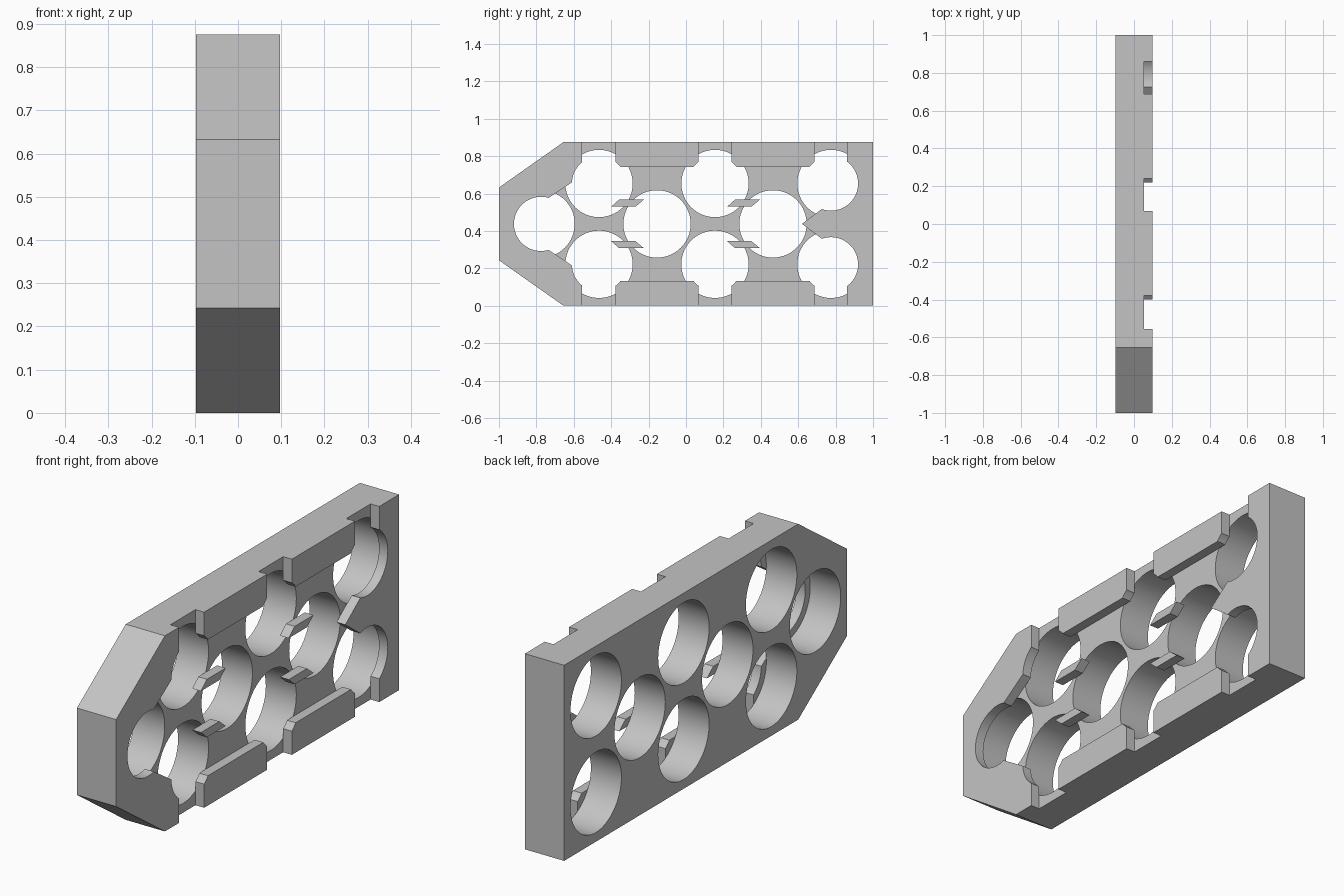
import bpy
import bmesh
import math

cube = bpy.data.objects.get("Cube")
if cube:
    bpy.data.objects.remove(cube, do_unlink=True)

HALF = 0.097          # half thickness
STEP = 0.054          # face of the base plate, where the raised parts start
HEIGHT = 0.875
MID = HEIGHT / 2
PITCH = 0.31          # spacing of the hole columns
ROW = 0.216           # offset of the outer hole rows

grey = bpy.data.materials.new("light_grey")
grey.use_nodes = True
grey.diffuse_color = (0.55, 0.55, 0.55, 1)
grey.node_tree.nodes["Principled BSDF"].inputs["Base Color"].default_value = (0.55, 0.55, 0.55, 1)

# Hole centres: columns alternate between one middle hole and an outer pair
holes = []
for col in range(6):
    y = (col - 2.5) * PITCH
    offsets = [0] if col % 2 == 0 else [-ROW, ROW]
    holes += [(y, MID + o) for o in offsets]


def add_prisms(name, outlines, x0, x1):
    """Extrude (y, z) outlines from x0 to x1 into one object."""
    bm = bmesh.new()
    for outline in outlines:
        face = bm.faces.new([bm.verts.new((x0, y, z)) for y, z in outline])
        ext = bmesh.ops.extrude_face_region(bm, geom=[face])
        verts = [v for v in ext["geom"] if isinstance(v, bmesh.types.BMVert)]
        bmesh.ops.translate(bm, verts=verts, vec=(x1 - x0, 0, 0))
    bmesh.ops.recalc_face_normals(bm, faces=bm.faces)
    mesh = bpy.data.meshes.new(name)
    bm.to_mesh(mesh)
    bm.free()
    mesh.materials.append(grey)
    obj = bpy.data.objects.new(name, mesh)
    bpy.context.collection.objects.link(obj)
    return obj


def circle(center, radius, n=64):
    return [(center[0] + radius * math.cos(2 * math.pi * i / n),
             center[1] + radius * math.sin(2 * math.pi * i / n)) for i in range(n)]


def flip(outline):
    """Mirror an outline about the middle height."""
    return [(y, HEIGHT - z) for y, z in reversed(outline)]


def activate(obj):
    bpy.ops.object.select_all(action="DESELECT")
    obj.select_set(True)
    bpy.context.view_layer.objects.active = obj


def cut_holes(obj, radius):
    cutter = add_prisms("hole_cutter", [circle(c, radius) for c in holes], -0.3, 0.3)
    cutter.hide_render = True
    mod = obj.modifiers.new("holes", "BOOLEAN")
    mod.operation = "DIFFERENCE"
    mod.solver = "EXACT"
    mod.object = cutter
    activate(obj)
    bpy.ops.object.modifier_apply(modifier=mod.name)
    bpy.data.objects.remove(cutter, do_unlink=True)
    bpy.ops.object.shade_smooth_by_angle(angle=math.radians(30))


# Base plate with a tapered front end
nose = [(-0.655, HEIGHT), (-1, 0.632)]
base = add_prisms("base_plate", [nose + flip(nose) + [(1, 0), (1, HEIGHT)]], -HALF, STEP)
cut_holes(base, 0.18)

# Raised front end, with an inner edge that wraps the first holes
inner = [(-0.775, 0.55), (-0.555, 0.696), (-0.555, HEIGHT)]
front = add_prisms("raised_front_end", [nose + flip(nose) + flip(inner) + inner], STEP, HALF)
cut_holes(front, 0.145)

# Raised back end, with a wedge between the last two holes
upper = [(0.86, 0.617), (0.86, HEIGHT), (1, HEIGHT)]
back = add_prisms("raised_back_end", [[(0.62, MID)] + upper + flip(upper)], STEP, HALF)
cut_holes(back, 0.145)

# Raised edge strips between the notches, two on each edge
for i, start in enumerate((-0.378, 0.242)):
    end = start + 0.446
    strip = [(start, 0.742), (end, 0.742), (end, HEIGHT), (start, HEIGHT)]
    for side, outline in (("upper", strip), ("lower", flip(strip))):
        obj = add_prisms(f"{side}_strip_{i + 1}", [outline], STEP, HALF)
        cut_holes(obj, 0.145)

# Small slanted bars bridging neighbouring holes
for i, shift in enumerate((0, 2 * PITCH)):
    bar = [(-0.4 + shift, 0.53), (-0.27 + shift, 0.53),
           (-0.225 + shift, 0.567), (-0.358 + shift, 0.567)]
    for side, outline in (("upper", bar), ("lower", flip(bar))):
        add_prisms(f"{side}_bar_{i + 1}", [outline], STEP, HALF)
